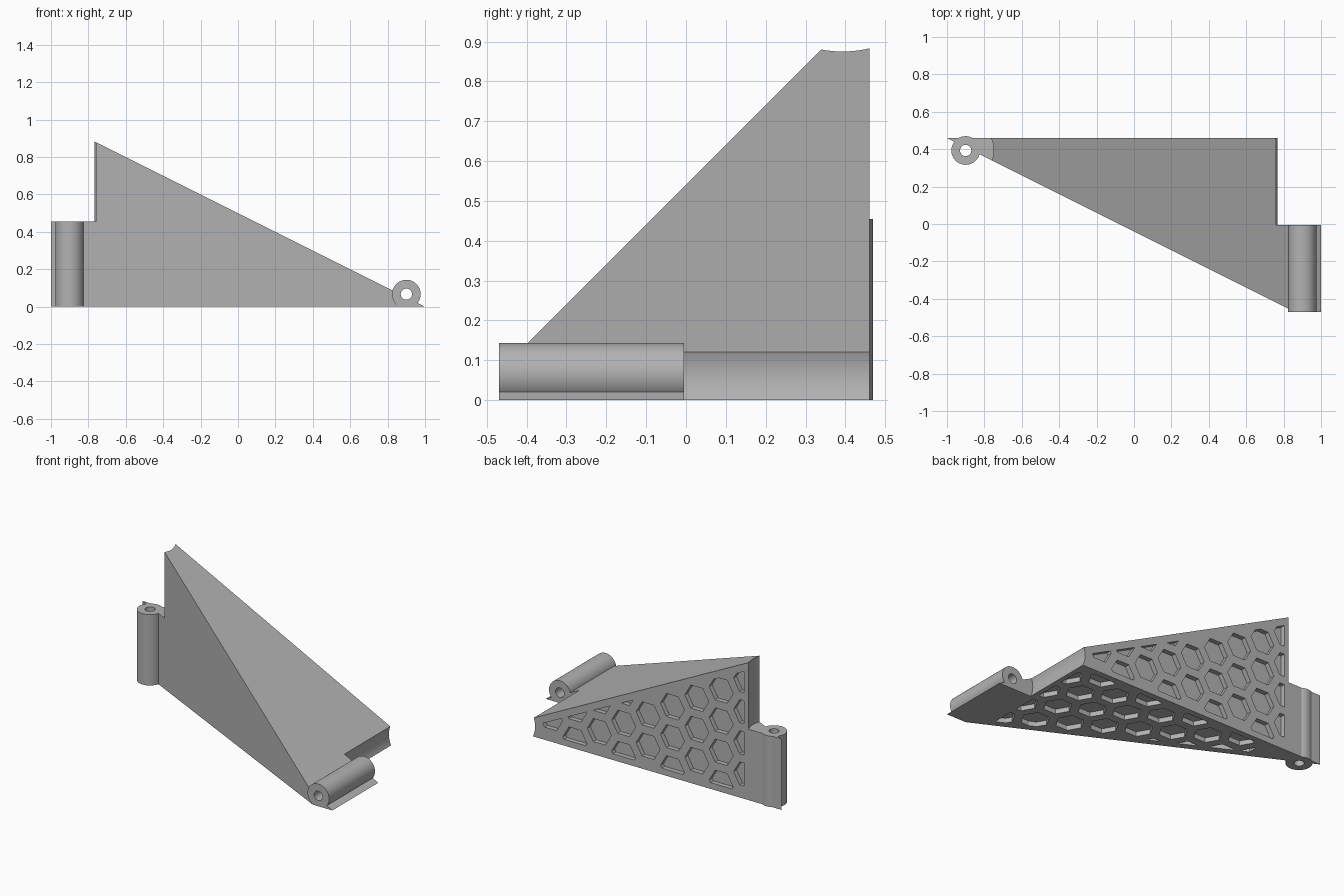
import bpy, bmesh, math
from mathutils import Vector

cube = bpy.data.objects.get("Cube")
if cube:
    bpy.data.objects.remove(cube, do_unlink=True)

BACK, FRONT = 0.46, -0.47
HINGE_X, HINGE_D = -0.9, 0.067
BARREL_R, PIN_R, CLEAR_R = 0.0765, 0.03, 0.15


# Local (x, d, h): d is depth behind the wall, h runs along its hinge
def back_place(x, d, h):
    return Vector((x, BACK - d, h))


def base_place(x, d, h):
    return Vector((-x, BACK - h, d))


def make_object(name, bm):
    bmesh.ops.recalc_face_normals(bm, faces=bm.faces)
    mesh = bpy.data.meshes.new(name)
    bm.to_mesh(mesh)
    bm.free()
    obj = bpy.data.objects.new(name, mesh)
    bpy.context.collection.objects.link(obj)
    return obj


def add_prism(bm, lower, upper):
    a = [bm.verts.new(p) for p in lower]
    b = [bm.verts.new(p) for p in upper]
    bm.faces.new(a)
    bm.faces.new(b)
    for i in range(len(a)):
        j = (i + 1) % len(a)
        bm.faces.new((a[i], a[j], b[j], b[i]))


def cylinder(name, place, radius, h0, h1, lowest=-9):
    ring = []
    for i in range(64):
        t = math.tau * (i + 0.5) / 64
        ring.append((HINGE_X + radius * math.cos(t),
                     max(lowest, HINGE_D + radius * math.sin(t))))
    bm = bmesh.new()
    add_prism(bm, [place(x, d, h0) for x, d in ring],
              [place(x, d, h1) for x, d in ring])
    return make_object(name, bm)


def combine(target, tool, operation):
    mod = target.modifiers.new("cut", 'BOOLEAN')
    mod.operation, mod.solver, mod.object = operation, 'EXACT', tool
    bpy.context.view_layer.update()
    graph = bpy.context.evaluated_depsgraph_get()
    mesh = bpy.data.meshes.new_from_object(target.evaluated_get(graph))
    target.modifiers.clear()
    target.data = mesh
    bpy.data.objects.remove(tool, do_unlink=True)


def clip(poly, a, b, c):
    """Keep the part of a polygon where a*x + b*h <= c."""
    out = []
    for p, q in zip(poly, poly[1:] + poly[:1]):
        dp, dq = a * p[0] + b * p[1] - c, a * q[0] + b * q[1] - c
        if dp <= 0:
            out.append(p)
        if dp * dq < 0:
            t = dp / (dp - dq)
            out.append((p[0] + t * (q[0] - p[0]), p[1] + t * (q[1] - p[1])))
    return out


def area(poly):
    return abs(sum(p[0] * q[1] - q[0] * p[1]
                   for p, q in zip(poly, poly[1:] + poly[:1]))) / 2


def honeycomb(name, place, x_end, pitch=0.2, radius=0.085, depth=0.03):
    bm = bmesh.new()
    step = pitch * math.sqrt(3) / 2
    for col in range(10):
        for row in range(6):
            cx = -0.745 + col * step
            ch = 0.155 + (row - 0.5 * (col % 2)) * pitch
            poly = [(cx + radius * math.cos(k * math.pi / 3),
                     ch + radius * math.sin(k * math.pi / 3)) for k in range(6)]
            for edge in ((-1, 0, 0.735), (1, 0, x_end), (0, -1, -0.04), (0.5, 1, 0.45)):
                poly = clip(poly, *edge)
            if len(poly) > 2 and area(poly) > 0.0008:
                add_prism(bm, [place(x, -0.02, h) for x, h in poly],
                          [place(x, depth, h) for x, h in poly])
    return make_object(name, bm)


# Corner wedge: a tetrahedron trimmed flat at the front
bm = bmesh.new()
corners = [(-1, BACK, 0), (-1, BACK, 1), (1, BACK, 0), (1, BACK - 1, 0)]
for p in corners:
    bm.verts.new(p)
bmesh.ops.convex_hull(bm, input=bm.verts)
cut = bmesh.ops.bisect_plane(bm, geom=bm.verts[:] + bm.edges[:] + bm.faces[:],
                             plane_co=(0, FRONT, 0), plane_no=(0, -1, 0),
                             clear_outer=True)
bmesh.ops.holes_fill(bm, edges=[e for e in bm.edges if e.is_boundary])
body = make_object("corner_bracket", bm)

# Clearance for the mating knuckles
combine(body, cylinder("back_clearance", back_place, CLEAR_R, 0.455, 1.2), 'DIFFERENCE')
combine(body, cylinder("base_clearance", base_place, CLEAR_R, -0.2, 0.465), 'DIFFERENCE')

# Hinge barrels, then their pin holes
combine(body, cylinder("back_barrel", back_place, BARREL_R, 0, 0.455), 'UNION')
combine(body, cylinder("base_barrel", base_place, BARREL_R, 0.465, 0.93, 0), 'UNION')
combine(body, cylinder("back_pin_hole", back_place, PIN_R, -0.1, 0.6), 'DIFFERENCE')
combine(body, cylinder("base_pin_hole", base_place, PIN_R, 0.4, 1.1), 'DIFFERENCE')

# Hexagonal pockets in the back and the underside
combine(body, honeycomb("back_pockets", back_place, 0.73), 'DIFFERENCE')
combine(body, honeycomb("base_pockets", base_place, 0.6), 'DIFFERENCE')

# Single grey material
grey = bpy.data.materials.new("plain_grey")
grey.use_nodes = True
color = (0.45, 0.45, 0.45, 1)
grey.diffuse_color = color
grey.node_tree.nodes["Principled BSDF"].inputs["Base Color"].default_value = color
body.data.materials.clear()
body.data.materials.append(grey)

bpy.ops.object.select_all(action='DESELECT')
body.select_set(True)
bpy.context.view_layer.objects.active = body
bpy.ops.object.shade_smooth_by_angle(angle=math.radians(25))
